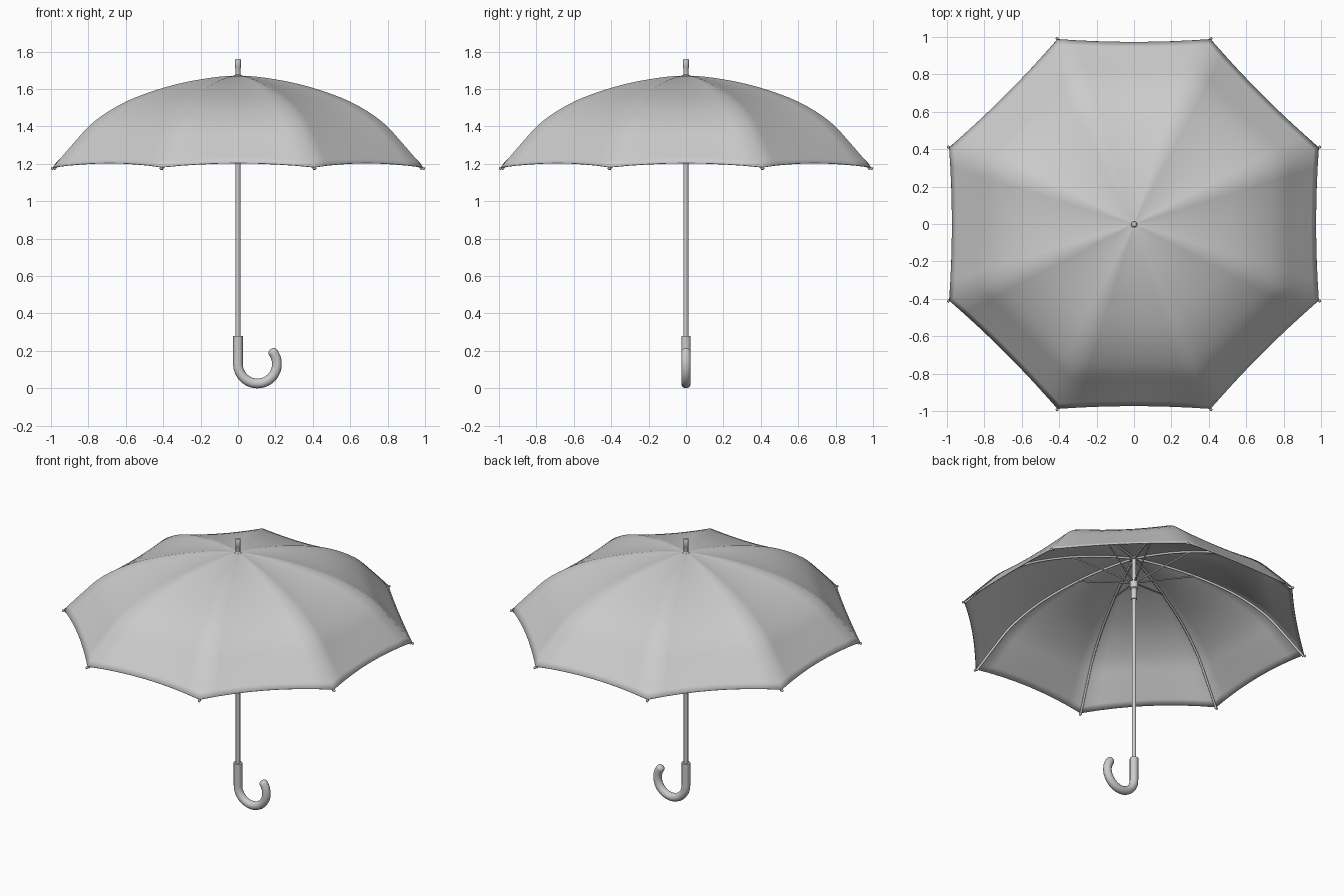
import bpy, bmesh, math
from mathutils import Vector

if "Cube" in bpy.data.objects:
    bpy.data.objects.remove(bpy.data.objects["Cube"])

RIBS = 8
PROFILE = [(0, 1.672), (0.216, 1.652), (0.43, 1.607), (0.65, 1.532),
           (0.83, 1.428), (0.95, 1.312), (1.07, 1.183)]


def rib_point(t):
    # Smooth curve through the rib profile, t from 0 (apex) to 1 (hem)
    n = len(PROFILE) - 1
    i = min(int(t * n), n - 1)
    f = t * n - i
    pts = [Vector(p) for p in PROFILE]
    b, c = pts[i], pts[i + 1]
    a = pts[i - 1] if i > 0 else Vector((-c.x, c.y))
    d = pts[i + 2] if i + 2 <= n else 2 * c - b
    return 0.5 * (2 * b + (c - a) * f + (2 * a - 5 * b + 4 * c - d) * f * f
                  + (3 * b - a - 3 * c + d) * f ** 3)


def polar(r, ang, z):
    return Vector((r * math.cos(ang), r * math.sin(ang), z))


def finish(name, bm, smooth_angle=40):
    bmesh.ops.recalc_face_normals(bm, faces=bm.faces)
    me = bpy.data.meshes.new(name)
    bm.to_mesh(me)
    bm.free()
    ob = bpy.data.objects.new(name, me)
    bpy.context.collection.objects.link(ob)
    bpy.ops.object.select_all(action='DESELECT')
    ob.select_set(True)
    bpy.context.view_layer.objects.active = ob
    bpy.ops.object.shade_smooth_by_angle(angle=math.radians(smooth_angle))
    return ob


def lathe(name, profile, sides=20):
    # Revolve (radius, z) points about the z axis with closed ends
    bm = bmesh.new()
    rings = [[bm.verts.new(polar(r, 2 * math.pi * k / sides, z)) for k in range(sides)]
             for r, z in profile]
    for lo, hi in zip(rings, rings[1:]):
        for k in range(sides):
            j = (k + 1) % sides
            bm.faces.new((lo[k], lo[j], hi[j], hi[k]))
    bm.faces.new(rings[0][::-1])
    bm.faces.new(rings[-1])
    return finish(name, bm)


def tube(name, paths, radius, res=3):
    # Round wires; each path is a list of (point, relative radius)
    cu = bpy.data.curves.new(name, 'CURVE')
    cu.dimensions = '3D'
    cu.bevel_depth = radius
    cu.bevel_resolution = res
    cu.use_fill_caps = True
    for path in paths:
        sp = cu.splines.new('POLY')
        sp.points.add(len(path) - 1)
        sp.use_smooth = True
        for p, (co, s) in zip(sp.points, path):
            p.co = (*co, 1)
            p.radius = s
    ob = bpy.data.objects.new(name, cu)
    bpy.context.collection.objects.link(ob)
    return ob


angles = [math.radians(22.5 + 45 * k) for k in range(RIBS)]

# Canopy: eight fabric panels stretched between the ribs
ROWS, SEG = 24, 8
bm = bmesh.new()
apex = bm.verts.new((0, 0, PROFILE[0][1]))
prev = None
for row in range(1, ROWS + 1):
    t = row / ROWS
    r, z = rib_point(t)
    ring = []
    for k in range(RIBS):
        a, b = polar(r, angles[k], z), polar(r, angles[k] + math.pi / 4, z)
        for s in range(SEG):
            u = s / SEG
            sag = 4 * u * (1 - u)
            p = a.lerp(b, u)
            p.xy = p.xy * (1 - 0.015 * sag * t)
            p.z += sag * (0.022 * t ** 5 - 0.012 * math.sin(math.pi * t))
            ring.append(bm.verts.new(p))
    n = len(ring)
    for i in range(n):
        j = (i + 1) % n
        if prev:
            bm.faces.new((prev[i], ring[i], ring[j], prev[j]))
        else:
            bm.faces.new((apex, ring[i], ring[j]))
    prev = ring
canopy = finish("canopy", bm, 60)
thick = canopy.modifiers.new("thickness", 'SOLIDIFY')
thick.thickness = 0.004
thick.offset = -1

# Ribs under the seams, and the stretchers that push them open
ribs, stretchers = [], []
for ang in angles:
    path = []
    for i in range(25):
        r, z = rib_point(0.02 + 0.98 * i / 24)
        path.append((polar(r - 0.006 * i / 24, ang, z - 0.011), 1))
    ribs.append(path)
    r, z = rib_point(0.29)
    stretchers.append([(polar(0.015, ang, 1.50), 1), (polar(r, ang, z - 0.015), 1)])
tube("ribs", ribs, 0.007)
tube("stretchers", stretchers, 0.005)

# Rib tips at the canopy corners
bm = bmesh.new()
for ang in angles:
    geo = bmesh.ops.create_uvsphere(bm, u_segments=12, v_segments=8, radius=0.008)
    bmesh.ops.translate(bm, verts=geo["verts"], vec=polar(1.074, ang, 1.176))
finish("rib_tips", bm)

# Shaft, top ferrule and sliding runner
lathe("shaft", [(0.0135, 0.2), (0.0135, 1.68)])
lathe("ferrule", [(0.024, 1.655), (0.022, 1.672), (0.0135, 1.678), (0.0135, 1.71),
                  (0.016, 1.715), (0.016, 1.755), (0.013, 1.76)])
lathe("runner", [(0.018, 1.38), (0.018, 1.45), (0.025, 1.455), (0.025, 1.50),
                 (0.018, 1.505), (0.018, 1.52)])

# Crook handle with a rounded end
R, H = 0.104, 0.026
hook = [(Vector((0, 0, 0.28)), 1)]
END = math.radians(397)
for i in range(33):
    a = math.pi + (END - math.pi) * i / 32
    hook.append((Vector((R + R * math.cos(a), 0, R + H + R * math.sin(a))), 1))
end = hook[-1][0]
tangent = Vector((-math.sin(END), 0, math.cos(END)))
for i in range(1, 7):
    b = i / 6 * math.radians(86)
    hook.append((end + tangent * H * 0.8 * math.sin(b), math.cos(b)))
tube("handle", [hook], H, 5)
